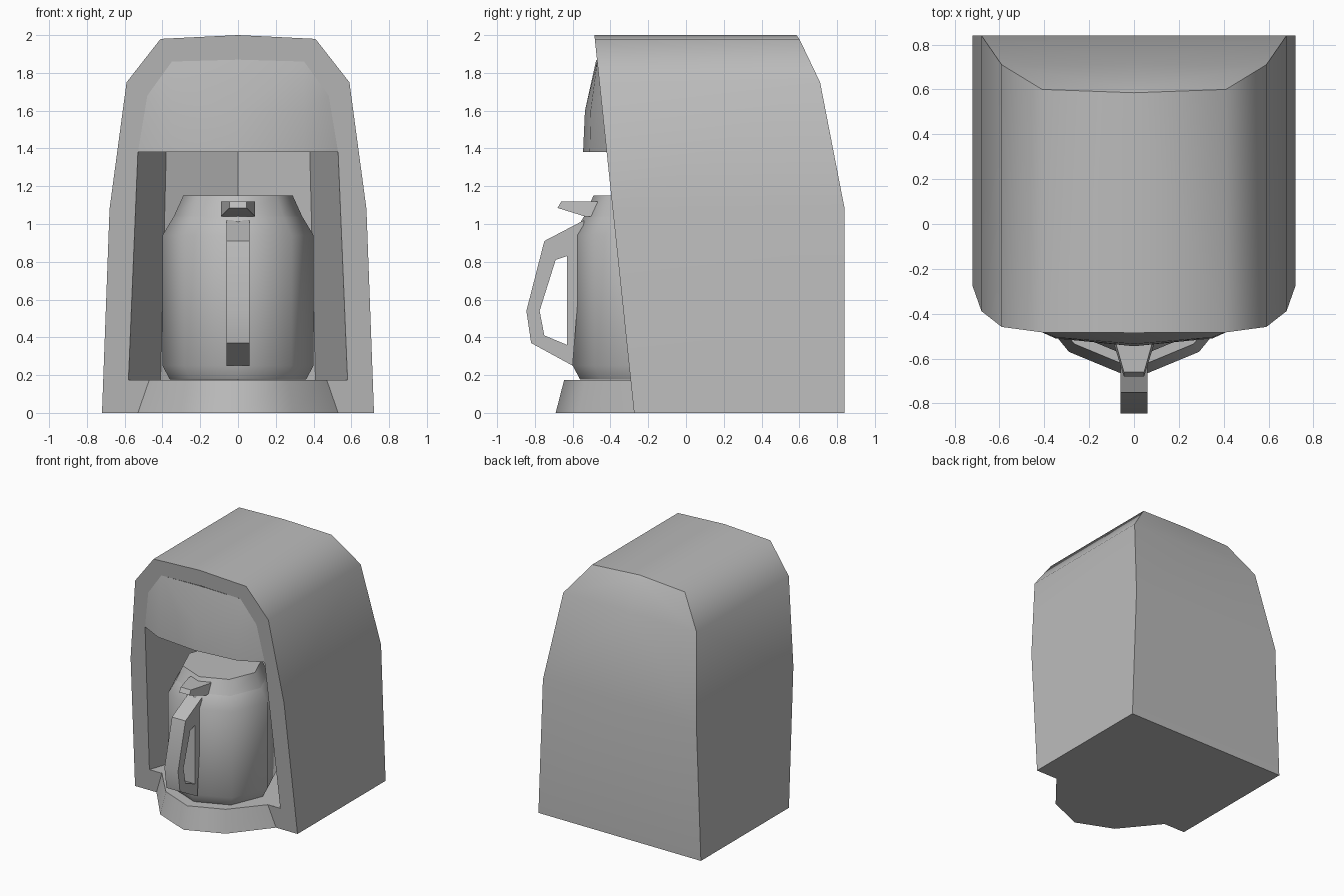
import bpy, bmesh, math
from mathutils import Vector

cube = bpy.data.objects.get("Cube")
if cube:
    bpy.data.objects.remove(cube, do_unlink=True)

GREY = (0.5, 0.5, 0.5, 1)
grey = bpy.data.materials.new("plain grey")
grey.use_nodes = True
grey.diffuse_color = GREY
grey.node_tree.nodes["Principled BSDF"].inputs["Base Color"].default_value = GREY


def front(x, z):
    """Point on the sloping front plane of the housing."""
    return (x, -0.275 - 0.105 * z, z)


def strip(a, b):
    """Quads joining two rows of points."""
    return [(a[i], a[i + 1], b[i + 1], b[i]) for i in range(len(a) - 1)]


def make(name, polys, mirror=False, merge=True, ref=None, inward=False, angle=50):
    """Mesh from polygons, oriented about a reference point or as a closed solid."""
    bm = bmesh.new()
    for poly in polys:
        pts = [Vector(p) for i, p in enumerate(poly) if Vector(p) != Vector(poly[i - 1])]
        bm.faces.new([bm.verts.new(p) for p in pts])
    bmesh.ops.remove_doubles(bm, verts=bm.verts, dist=0.0005)
    bm.normal_update()
    if ref:
        for f in bm.faces:
            outward = f.normal.dot(f.calc_center_median() - Vector(ref)) > 0
            if outward == inward:
                f.normal_flip()
    else:
        bmesh.ops.recalc_face_normals(bm, faces=bm.faces)
    mesh = bpy.data.meshes.new(name)
    bm.to_mesh(mesh)
    bm.free()
    mesh.materials.append(grey)
    obj = bpy.data.objects.new(name, mesh)
    bpy.context.collection.objects.link(obj)
    bpy.ops.object.select_all(action="DESELECT")
    obj.select_set(True)
    bpy.context.view_layer.objects.active = obj
    bpy.ops.object.shade_smooth_by_angle(angle=math.radians(angle))
    if mirror:
        mod = obj.modifiers.new("mirror", "MIRROR")
        mod.use_mirror_merge = merge
    return obj


def prism(outline, half_width):
    """Side faces and caps of a (y, z) outline extruded along x."""
    left = [(half_width, y, z) for y, z in outline]
    right = [(-half_width, y, z) for y, z in outline]
    return left, right


# Housing: arched shell with a framed front
arch = [(0.72, 0), (0.68, 1.08), (0.59, 1.75), (0.41, 1.98), (0, 2)]
opening = [(0.58, 0.175), (0.53, 1.38), (0.48, 1.68), (0.35, 1.86), (0, 1.87)]
back_y = [0.84, 0.84, 0.71, 0.6, 0.585]
outer = [front(*p) for p in arch]
inner = [front(*p) for p in opening]
rear = [(x, y, z) for (x, z), y in zip(arch, back_y)]
spine = [(0, y, z) for (x, y, z) in rear]
floor_z, ceil_z = opening[0][1], opening[1][1]
make("housing",
     strip(outer, inner) + strip(outer, rear) + strip(rear, spine)
     + [(outer[0], rear[0], spine[0], front(0, 0)),
        (outer[0], inner[0], front(0, floor_z), front(0, 0))],
     mirror=True, ref=(0, 0.3, 0.9))

# Recess walls behind the opening
low = [inner[0], (0.41, 0.21, floor_z), (0, 0.38, floor_z)]
high = [inner[1], (0.38, 0.18, ceil_z), (0, 0.33, ceil_z)]
make("recess_wall", strip(low, high), mirror=True, merge=False,
     ref=(0, -0.2, 0.7), inward=True)

# Brewing head bulging from the front, with its flat underside
bottom = [(0, -0.545, ceil_z), (0.35, -0.51, ceil_z), inner[1]]
middle = [(0, -0.535, 1.6), (0.35, -0.505, 1.6), inner[2]]
top = [(0, -0.475, 1.87), inner[3], inner[3]]
make("brewing_head",
     strip(bottom, middle) + strip(middle[:2], top[:2])
     + [(middle[1], middle[2], inner[3]), tuple(bottom + high[1:])],
     mirror=True, ref=(0, 0, 1.6), angle=20)

# Base: faceted apron and the floor of the recess
foot = [(0, -0.69, 0), (0.29, -0.57, 0), (0.53, -0.275, 0)]
plate = [(0, -0.645, floor_z), (0.265, -0.535, floor_z), (0.47, -0.293, floor_z)]
make("base", strip(foot, plate) + [tuple(foot + [(0, -0.275, 0)]), tuple(plate + low)],
     mirror=True, ref=(0, -0.3, 0.1))


# Carafe and lid: eight-sided lathe
def lathe(name, profile, sides=8, cy=-0.2):
    rings = []
    for r, z in profile:
        rings.append([(r * math.cos(math.tau * i / sides),
                       cy + r * math.sin(math.tau * i / sides), z)
                      for i in range(sides + 1)])
    polys = [q for a, b in zip(rings, rings[1:]) for q in strip(a, b)]
    return make(name, polys + [tuple(rings[0][:-1]), tuple(rings[-1][:-1])])


lathe("carafe", [(0.36, 0.176), (0.4, 0.25), (0.4, 0.94), (0.34, 1.04)])
lathe("carafe_lid", [(0.34, 1.04), (0.29, 1.15)])

# Handle: angular loop
loop = [(-0.54, 1.02), (-0.75, 0.91), (-0.845, 0.54), (-0.82, 0.37), (-0.6, 0.25)]
hole = [(-0.63, 0.83), (-0.69, 0.81), (-0.775, 0.54), (-0.75, 0.41), (-0.63, 0.36)]
ol, orr = prism(loop + loop[:1], 0.06)
il, ir = prism(hole + hole[:1], 0.06)
make("carafe_handle",
     strip(ol, orr) + strip(il, ir) + strip(ol, il) + strip(orr, ir), angle=35)

# Thumb lever on the lid
lever = [(0.09, -0.45, 1.04), (0.09, -0.535, 1.04), (0.045, -0.68, 1.085),
         (0.045, -0.66, 1.12), (0.09, -0.5, 1.12), (0.09, -0.45, 1.12)]
other = [(-x, y, z) for x, y, z in lever]
make("lid_lever", strip(lever + lever[:1], other + other[:1]) + [tuple(lever), tuple(other)],
     angle=20)
